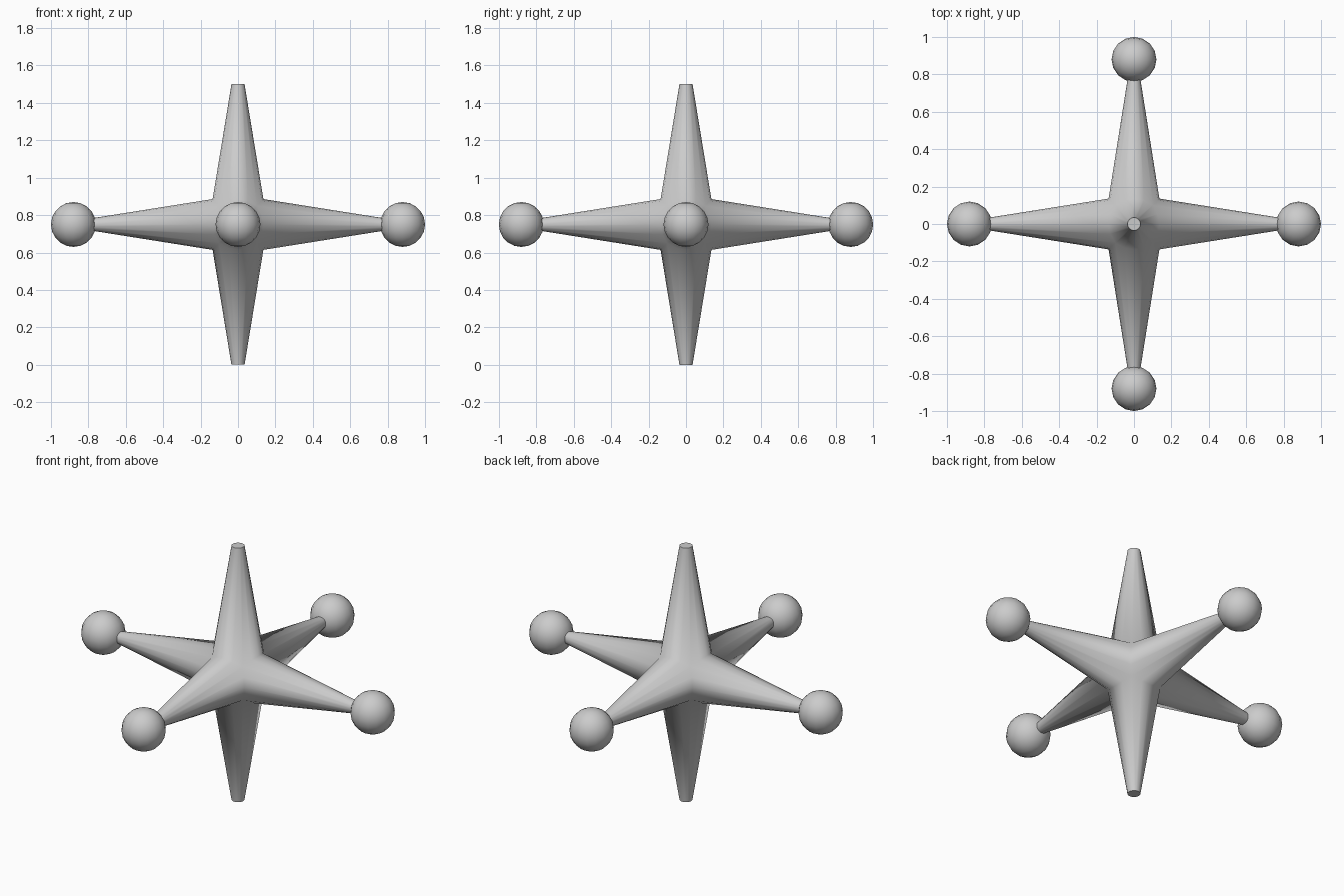
import bpy, bmesh, math
from mathutils import Vector, Matrix

if "Cube" in bpy.data.objects:
    bpy.data.objects.remove(bpy.data.objects["Cube"])

CENTRE = Vector((0, 0, 0.75))
SIDES = 16
BASE_R, TIP_R, ARM = 0.158, 0.035, 0.75
SLOPE = (BASE_R - TIP_R) / ARM


def finish(bm, name, angle):
    mesh = bpy.data.meshes.new(name)
    bm.to_mesh(mesh)
    bm.free()
    obj = bpy.data.objects.new(name, mesh)
    obj.location = CENTRE
    bpy.context.collection.objects.link(obj)
    bpy.ops.object.select_all(action='DESELECT')
    obj.select_set(True)
    bpy.context.view_layer.objects.active = obj
    bpy.ops.object.shade_smooth_by_angle(angle=math.radians(angle))
    return obj


# Six tapered arms, mitred against each other so they weld into one body
bm = bmesh.new()
for axis in range(3):
    for sign in (-1, 1):
        length = ARM if axis == 2 else ARM + 0.02

        def place(d, u, v):
            p = Vector((0, 0, 0))
            p[axis], p[(axis + 1) % 3], p[(axis + 2) % 3] = sign * d, u, v
            return bm.verts.new(p)

        root, tip = [], []
        for i in range(SIDES):
            a = 2 * math.pi * i / SIDES
            c, s = math.cos(a), math.sin(a)
            m = max(abs(c), abs(s))
            d = BASE_R * m / (1 + SLOPE * m)
            r = BASE_R - SLOPE * d
            root.append(place(d, r * c, r * s))
            tip.append(place(length, TIP_R * c, TIP_R * s))
        for i in range(SIDES):
            j = (i + 1) % SIDES
            bm.faces.new((root[i], root[j], tip[j], tip[i]))
        bm.faces.new(tip)
bmesh.ops.remove_doubles(bm, verts=bm.verts, dist=0.0005)
bmesh.ops.recalc_face_normals(bm, faces=bm.faces)
finish(bm, "six_arm_body", 76)

# Ball ends on the four horizontal arms
for name, x, y in (("ball_right", 1, 0), ("ball_left", -1, 0),
                   ("ball_back", 0, 1), ("ball_front", 0, -1)):
    bm = bmesh.new()
    bmesh.ops.create_uvsphere(bm, u_segments=16, v_segments=10, radius=0.12,
                              matrix=Matrix.Translation((0.88 * x, 0.88 * y, 0)))
    finish(bm, name, 60)
